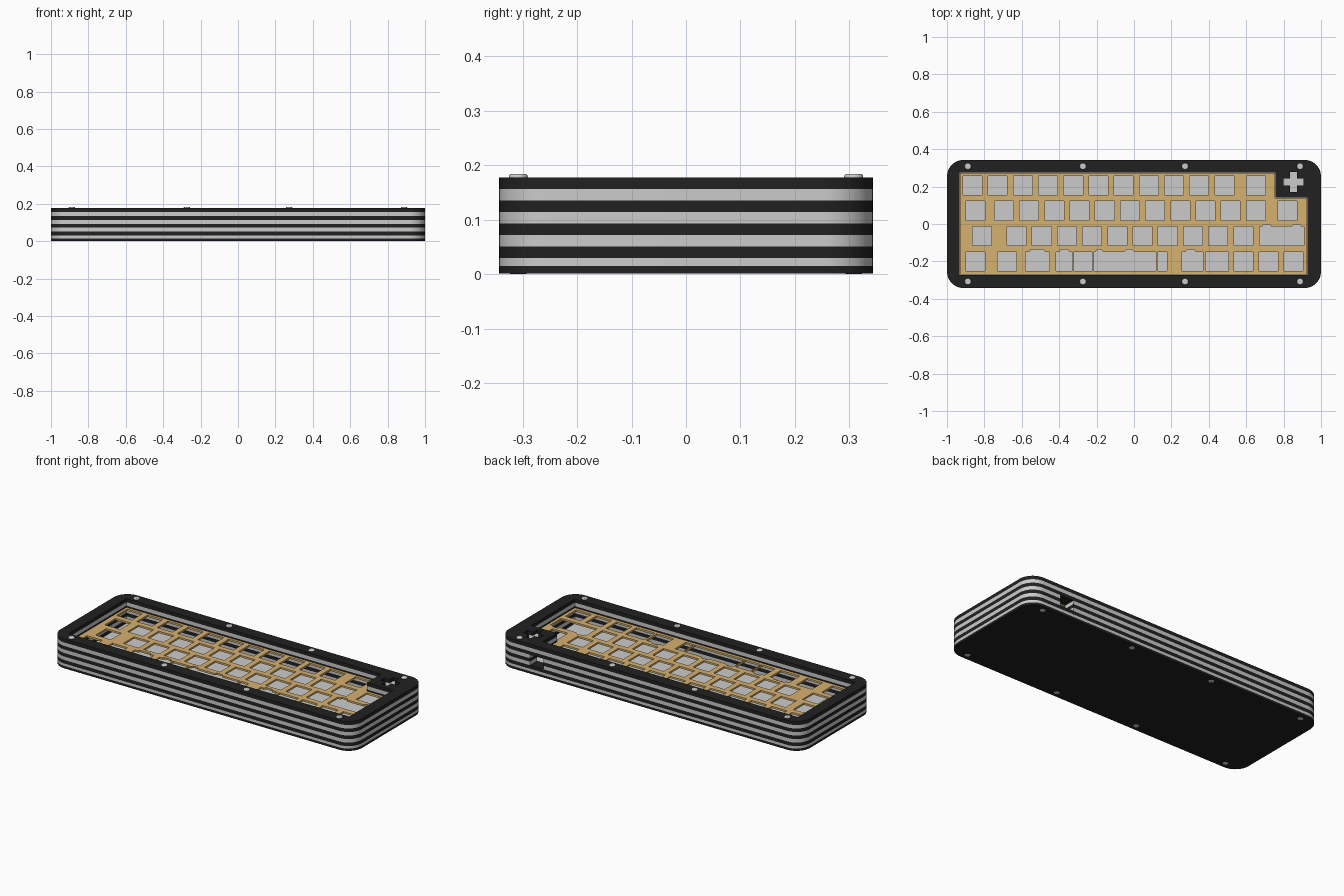
import bpy, math

if "Cube" in bpy.data.objects:
    bpy.data.objects.remove(bpy.data.objects["Cube"])

def material(name, rgb):
    m = bpy.data.materials.new(name)
    m.diffuse_color = (*rgb, 1)
    m.use_nodes = True
    m.node_tree.nodes["Principled BSDF"].inputs["Base Color"].default_value = m.diffuse_color
    return m

BLACK = material("black_acrylic", (0.015, 0.015, 0.015))
TAN = material("brass_plate", (0.67, 0.44, 0.16))
W, D, R = 1.0, 0.343, 0.09            # outer half sizes and corner radius
X0, X1, Y0, Y1 = -0.933, 0.928, -0.272, 0.275   # inner opening
NX, NY = 0.757, 0.142                 # corner of the badge block
PX0, PX1 = 0.705, 0.795               # cable port

def slab(name, loops, z0, z1, mat=None):
    """Flat sheet from 2D outlines; inner loops become holes."""
    cu = bpy.data.curves.new(name, 'CURVE')
    cu.dimensions, cu.fill_mode = '2D', 'BOTH'
    cu.extrude = (z1 - z0) / 2
    for pts in loops:
        sp = cu.splines.new('POLY')
        sp.points.add(len(pts) - 1)
        for p, (x, y) in zip(sp.points, pts):
            p.co = (x, y, 0, 1)
        sp.use_cyclic_u = True
    tmp = bpy.data.objects.new(name + "_outline", cu)
    bpy.context.collection.objects.link(tmp)
    me = bpy.data.meshes.new_from_object(
        tmp.evaluated_get(bpy.context.evaluated_depsgraph_get()))
    bpy.data.objects.remove(tmp)
    ob = bpy.data.objects.new(name, me)
    ob.location.z = (z0 + z1) / 2
    bpy.context.collection.objects.link(ob)
    me.materials.clear()
    if mat:
        me.materials.append(mat)
    smooth(ob)
    return ob

def smooth(ob):
    bpy.ops.object.select_all(action='DESELECT')
    ob.select_set(True)
    bpy.context.view_layer.objects.active = ob
    bpy.ops.object.shade_smooth_by_angle(angle=math.radians(30))

def rect(x0, x1, y0, y1):
    return [(x0, y0), (x1, y0), (x1, y1), (x0, y1)]

def outer(n=12):
    """Rounded outline, counter-clockwise from the back right corner."""
    pts = []
    for q, (sx, sy) in enumerate([(1, 1), (-1, 1), (-1, -1), (1, -1)]):
        for i in range(n + 1):
            a = math.pi / 2 * (q + i / n)
            pts.append((sx * (W - R) + R * math.cos(a), sy * (D - R) + R * math.sin(a)))
    return pts

def ported():
    """Frame outline broken by the cable port in the back wall."""
    o = outer()
    k = 13                             # end of the back right corner arc
    return (o[k:] + o[:k] + [(PX1, D), (PX1, Y1), (X1, Y1), (X1, Y0),
                             (X0, Y0), (X0, Y1), (PX0, Y1), (PX0, D)])

opening = rect(X0, X1, Y0, Y1)
notched = [(X0, Y0), (X1, Y0), (X1, NY), (NX, NY), (NX, Y1), (X0, Y1)]

# plus-shaped cut-out in the top frame
cx, cy, a, b = 0.853, 0.225, 0.054, 0.018
plus = [(cx + x, cy + y) for x, y in
        [(-b, -a), (b, -a), (b, -b), (a, -b), (a, b), (b, b),
         (b, a), (-b, a), (-b, b), (-a, b), (-a, -b), (-b, -b)]]

# stacked case layers, alternating black and grey
slab("bottom_cover", [outer()], 0.001, 0.015, BLACK)
slab("floor_layer", [outer()], 0.015, 0.03)
slab("frame_layer_1", [outer(), opening], 0.03, 0.051, BLACK)
slab("frame_layer_2", [ported()], 0.051, 0.072)
slab("frame_layer_3", [ported()], 0.072, 0.093, BLACK)
slab("frame_layer_4", [ported()], 0.093, 0.114)
slab("frame_layer_5", [outer(), notched], 0.114, 0.135, BLACK)
slab("frame_layer_6", [outer(), notched], 0.135, 0.156)
slab("top_frame", [outer(), notched, plus], 0.156, 0.177, BLACK)

# switch plate: key centres in key units from the left edge
U, H = 0.1347, 0.051
rows = [
    (0.206, [0.5 + i for i in range(11)] + [11.75]),
    (0.071, [0.625] + [1.75 + i for i in range(11)] + [13.0]),
    (-0.065, [0.875] + [2.25 + i for i in range(10)]),
    (-0.2, [0.625, 1.875, 11.25, 12.25, 13.25]),
]
holes = []
for y, keys in rows:
    for k in keys:
        x = -0.931 + k * U
        holes.append(rect(x - H, x + H, y - H, y + H))

def tabbed(x0, x1, y, tabs):
    """Wide cut-out with raised stabiliser tabs on its back edge."""
    pts = [(x0, y - H), (x1, y - H), (x1, y + H)]
    for t0, t1 in tabs[::-1]:
        pts += [(t1, y + H), (t1 - 0.008, y + H + 0.012),
                (t0 + 0.008, y + H + 0.012), (t0, y + H)]
    return pts + [(x0, y + H)]

holes += [
    tabbed(0.671, 0.908, -0.065, [(0.685, 0.735), (0.845, 0.895)]),
    tabbed(-0.579, -0.453, -0.2, [(-0.56, -0.475)]),
    tabbed(-0.416, -0.328, -0.2, [(-0.40, -0.345)]),
    rect(-0.321, -0.221, -0.251, -0.149),
    tabbed(-0.213, 0.117, -0.2, [(-0.205, -0.165), (-0.05, 0.0)]),
    rect(0.125, 0.177, -0.251, -0.149),
    tabbed(0.257, 0.368, -0.2, [(0.275, 0.33)]),
    rect(0.381, 0.505, -0.251, -0.149),
]
e = 0.003
slab("switch_plate", [[(X0 + e, Y0 + e), (X1 - e, Y0 + e), (X1 - e, NY - e),
                       (NX - e, NY - e), (NX - e, Y1 - e), (X0 + e, Y1 - e)]] + holes,
     0.116, 0.127, TAN)

# domed screws running through the stack
for x in (-0.888, -0.273, 0.273, 0.888):
    for y in (-0.308, 0.308):
        bpy.ops.mesh.primitive_cylinder_add(vertices=24, radius=0.0175, depth=0.184,
                                            location=(x, y, 0.092))
        ob = bpy.context.object
        ob.name = "screw"
        bev = ob.modifiers.new("rounded_head", 'BEVEL')
        bev.width, bev.segments = 0.005, 3
        bev.limit_method = 'ANGLE'
        smooth(ob)
